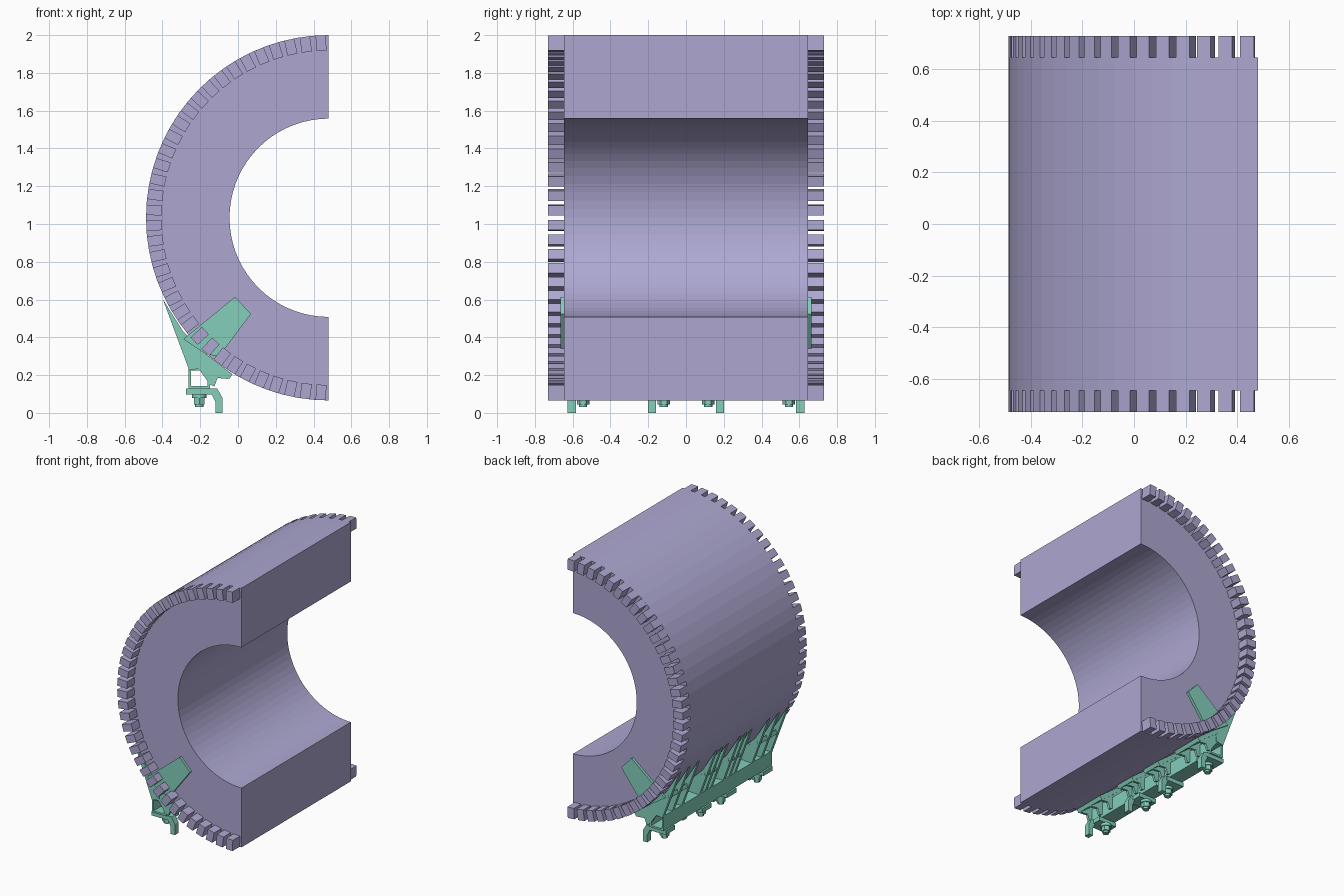
import bpy, bmesh, math

cube = bpy.data.objects.get("Cube")
if cube:
    bpy.data.objects.remove(cube, do_unlink=True)


def material(name, rgb):
    m = bpy.data.materials.new(name)
    m.use_nodes = True
    m.diffuse_color = (*rgb, 1)
    m.node_tree.nodes["Principled BSDF"].inputs["Base Color"].default_value = (*rgb, 1)
    return m


LAVENDER = material("lavender", (0.42, 0.39, 0.64))
MINT = material("mint green", (0.23, 0.62, 0.50))
CX, CZ = 0.48, 1.033            # centre of the half ring
R_OUT, R_IN = 0.967, 0.525
HALF = 0.645                    # half length of the ring body
BARS = 36
STEP = math.pi / BARS


def polar(r, a):
    """Point in the xz plane, a measured from the top towards -x."""
    return CX - r * math.sin(a), CZ + r * math.cos(a)


def add_prism(bm, pts, y0, y1):
    rings = [[bm.verts.new((x, y, z)) for x, z in pts] for y in (y0, y1)]
    bm.faces.new(rings[0])
    bm.faces.new(rings[1][::-1])
    n = len(pts)
    for i in range(n):
        j = (i + 1) % n
        bm.faces.new((rings[0][i], rings[1][i], rings[1][j], rings[0][j]))


def finish(bm, name, mat):
    bmesh.ops.recalc_face_normals(bm, faces=bm.faces)
    mesh = bpy.data.meshes.new(name)
    bm.to_mesh(mesh)
    bm.free()
    mesh.materials.append(mat)
    obj = bpy.data.objects.new(name, mesh)
    bpy.context.collection.objects.link(obj)
    return obj


def prisms(name, pts, spans, mat=MINT):
    bm = bmesh.new()
    for y0, y1 in spans:
        add_prism(bm, pts, y0, y1)
    return finish(bm, name, mat)


def rect(x0, x1, z0, z1):
    return [(x0, z0), (x1, z0), (x1, z1), (x0, z1)]


# Half ring body, one flat facet per bar
angles = [i * STEP for i in range(BARS + 1)]
profile = [polar(R_OUT, a) for a in angles] + [polar(R_IN, a) for a in reversed(angles)]
prisms("half_ring", profile, [(-HALF, HALF)], LAVENDER)

# Teeth around the rim at both ends
bm = bmesh.new()
for i in range(BARS):
    a = (i + 0.5) * STEP
    half = 0.027
    c, s = math.cos(a), math.sin(a)
    pts = []
    for r, t in ((0.885, -half), (0.966, -half), (0.966, half), (0.885, half)):
        x, z = polar(r, a)
        pts.append((x - t * c, z - t * s))
    for y0, y1 in ((-0.73, -HALF), (HALF, 0.73)):
        add_prism(bm, pts, y0, y1)
finish(bm, "rim_teeth", LAVENDER)

# Hollow square beam
X0, X1, Z0, Z1, WALL = -0.262, -0.148, 0.128, 0.238, 0.014
outer = rect(X0, X1, Z0, Z1)
inner = rect(X0 + WALL, X1 - WALL, Z0 + WALL, Z1 - WALL)
bm = bmesh.new()
loops = [[bm.verts.new((x, y, z)) for x, z in p] for p in (outer, inner) for y in (-0.64, 0.64)]
o0, o1, i0, i1 = loops
for k in range(4):
    n = (k + 1) % 4
    for a, b in ((o0, o1), (o1, i1), (i1, i0), (i0, o0)):
        bm.faces.new((a[k], b[k], b[n], a[n]))
finish(bm, "square_beam", MINT)

# End plates lying on the ring ends
plate = [(-0.016, 0.614), (0.069, 0.524), (-0.10, 0.30), (-0.17, 0.31), (-0.29, 0.39)]
prisms("end_plate", plate, [(-0.665, -HALF), (HALF, 0.665)])

# Saddles touching the ring, in four groups
groups = [(-0.65, -0.40), (-0.22, -0.06), (0.06, 0.22), (0.40, 0.65)]
saddle = [(-0.305, 0.415), (-0.03, 0.205), (-0.045, 0.18), (-0.315, 0.385)]
prisms("saddle", saddle, groups)

# Sloped ribs and small curled gussets standing on the beam
rib_spans, web_spans = [], []
for y0, y1 in groups:
    for k in range(3):
        y = y0 + 0.015 + (y1 - y0 - 0.03) * k / 2
        rib_spans.append((y - 0.013, y + 0.013))
        web_spans.append((y - 0.009, y + 0.009))
rib = [(-0.398, 0.602), (-0.258, 0.225), (-0.20, 0.236), (-0.19, 0.335), (-0.29, 0.43)]
prisms("sloped_rib", rib, rib_spans)
gusset = [(-0.21, 0.236), (-0.148, 0.15), (-0.125, 0.14), (-0.108, 0.185),
          (-0.055, 0.18), (-0.035, 0.20), (-0.20, 0.335)]
prisms("curled_gusset", gusset, web_spans)

# Clamps under the beam: plate, hooked foot and bolt
hooks = [s * y for y in (0.605, 0.18) for s in (-1, 1)]
bolts = [s * y for y in (0.545, 0.117) for s in (-1, 1)]
plate_spans = [(min(h, b) - 0.025, max(h, b) + 0.025) for h, b in zip(hooks, bolts)]
prisms("clamp_plate", rect(-0.275, -0.125, 0.098, 0.129), plate_spans)
foot = [(-0.15, 0.129), (-0.11, 0.129), (-0.083, 0.08), (-0.083, 0.0), (-0.118, 0.0),
        (-0.118, 0.055), (-0.14, 0.098), (-0.15, 0.098)]
prisms("hooked_foot", foot, [(y - 0.022, y + 0.022) for y in hooks])

for y in bolts:
    for name, sides, r, z0, z1 in (("bolt_washer", 16, 0.038, 0.078, 0.1),
                                   ("bolt_head", 6, 0.033, 0.045, 0.08),
                                   ("bolt_tip", 12, 0.022, 0.03, 0.046)):
        bpy.ops.mesh.primitive_cylinder_add(vertices=sides, radius=r, depth=z1 - z0,
                                            location=(-0.205, y, (z0 + z1) / 2))
        obj = bpy.context.object
        obj.name = name
        obj.data.materials.append(MINT)
        bpy.ops.object.shade_smooth_by_angle()
